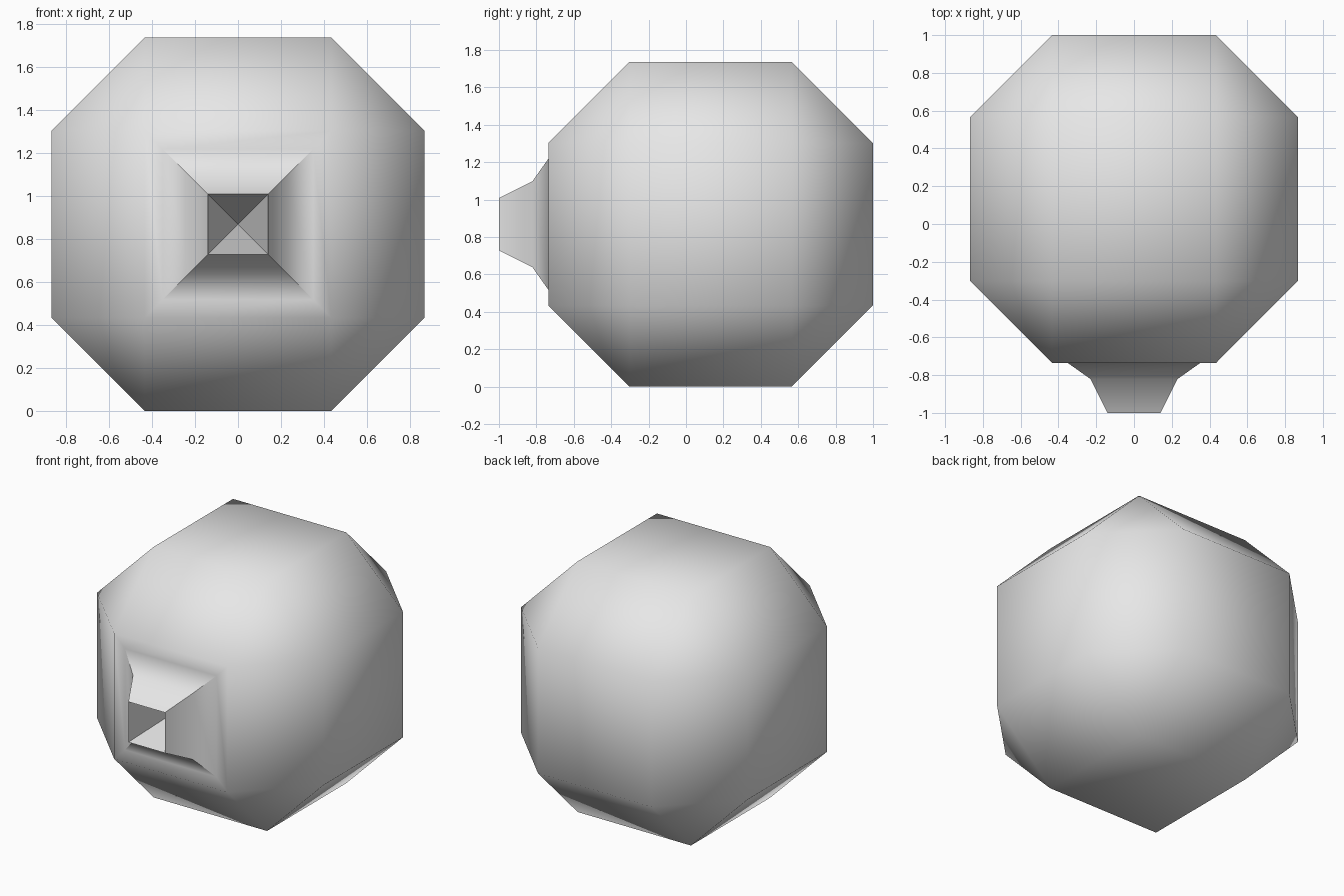
import bpy
import bmesh
from math import radians
from mathutils import Vector

cube = bpy.data.objects.get("Cube")
if cube:
    bpy.data.objects.remove(cube, do_unlink=True)

HALF = 0.868            # half width of the body
CENTER = Vector((0, 1 - HALF, HALF))

# Grey material
grey = bpy.data.materials.new("grey")
grey.use_nodes = True
grey.diffuse_color = (0.8, 0.8, 0.8, 1)
grey.node_tree.nodes["Principled BSDF"].inputs["Base Color"].default_value = (0.8, 0.8, 0.8, 1)

# Rounded body: a cube with every edge cut back by half its half width
bm = bmesh.new()
bmesh.ops.create_cube(bm, size=2 * HALF)
bmesh.ops.bevel(bm, geom=bm.edges[:], offset=HALF / 2, offset_type='OFFSET',
                segments=1, profile=0.5, affect='EDGES')

# Flared square nozzle drawn out of the front face: (half width, distance out)
bm.normal_update()
front = min(bm.faces, key=lambda f: f.calc_center_median().y)
width, reach = HALF / 2, 0
for new_width, new_reach in ((0.35, 0), (0.23, 0.085), (0.14, 0.264)):
    bmesh.ops.inset_individual(bm, faces=[front], thickness=width - new_width,
                               depth=new_reach - reach, use_even_offset=True)
    width, reach = new_width, new_reach

# Deep pointed bore in the nozzle mouth
tip = bmesh.ops.poke(bm, faces=[front])["verts"][0]
tip.co.y += 0.7

bmesh.ops.translate(bm, verts=bm.verts[:], vec=CENTER)
bmesh.ops.recalc_face_normals(bm, faces=bm.faces[:])
mesh = bpy.data.meshes.new("body_with_nozzle")
bm.to_mesh(mesh)
bm.free()
mesh.materials.append(grey)

body = bpy.data.objects.new("body_with_nozzle", mesh)
bpy.context.collection.objects.link(body)

# Smooth body, crisp nozzle corners
bpy.ops.object.select_all(action='DESELECT')
body.select_set(True)
bpy.context.view_layer.objects.active = body
bpy.ops.object.shade_smooth_by_angle(angle=radians(46))
